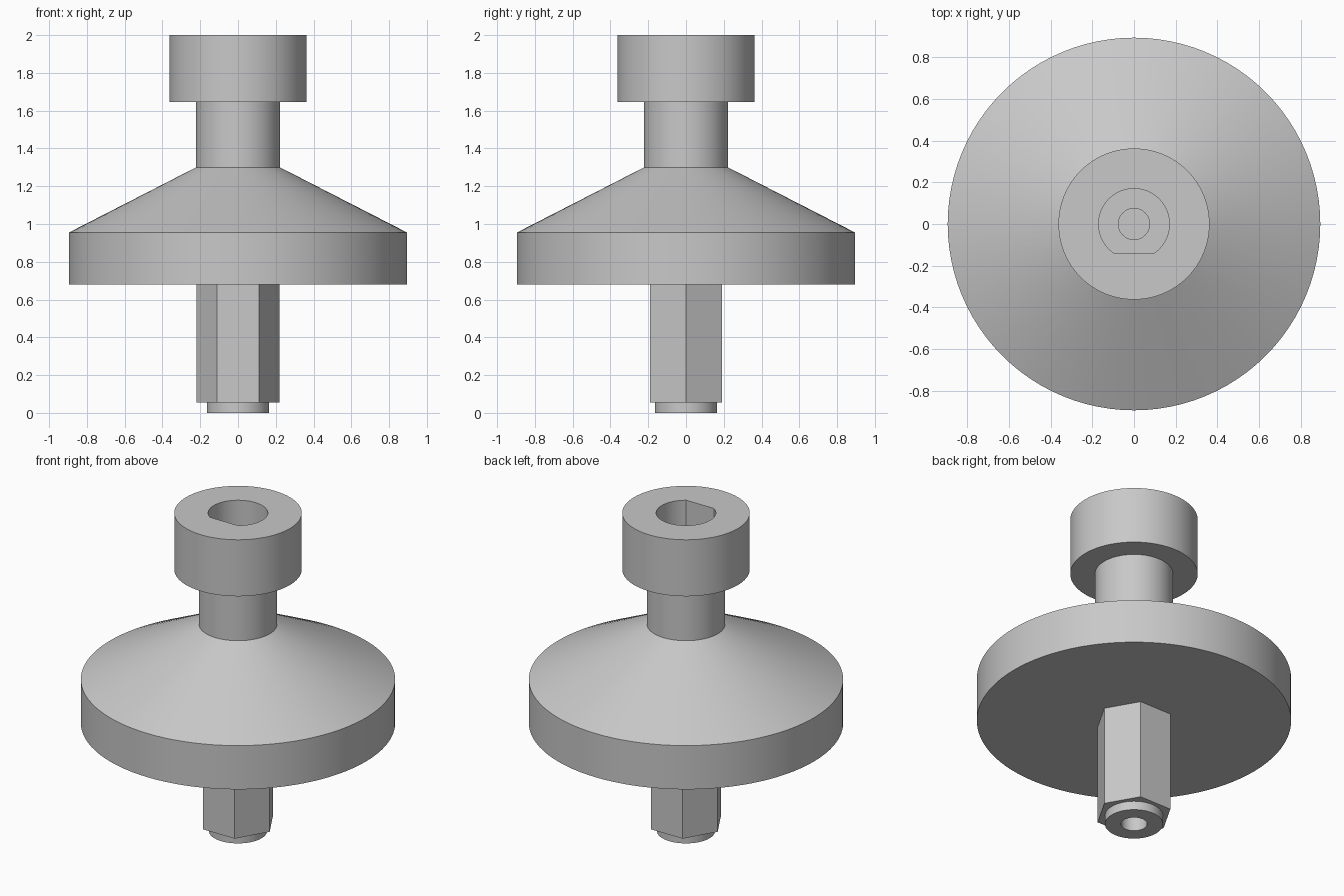
import bpy
import bmesh
import math

cube = bpy.data.objects.get("Cube")
if cube:
    bpy.data.objects.remove(cube, do_unlink=True)

SEGMENTS = 96
TIP_TOP = 0.055
STEM_TOP = 0.68

grey = bpy.data.materials.new("light grey metal")
grey.use_nodes = True
COLOUR = (0.58, 0.58, 0.58, 1)
grey.diffuse_color = COLOUR
grey.node_tree.nodes["Principled BSDF"].inputs["Base Color"].default_value = COLOUR


def circle(radius, count=SEGMENTS):
    steps = [2 * math.pi * i / count for i in range(count)]
    return [(radius * math.cos(a), radius * math.sin(a)) for a in steps]


def stack(name, rings):
    """Closed solid through a stack of (outline, height) rings."""
    bm = bmesh.new()
    loops = [[bm.verts.new((x, y, z)) for x, y in outline] for outline, z in rings]
    for low, high in zip(loops, loops[1:]):
        for i in range(len(low)):
            bm.faces.new((low[i - 1], low[i], high[i], high[i - 1]))
    bm.faces.new(loops[0][::-1])
    bm.faces.new(loops[-1])
    bmesh.ops.recalc_face_normals(bm, faces=bm.faces)
    mesh = bpy.data.meshes.new(name)
    bm.to_mesh(mesh)
    bm.free()
    mesh.materials.append(grey)
    obj = bpy.data.objects.new(name, mesh)
    bpy.context.collection.objects.link(obj)
    return obj


def activate(obj):
    bpy.ops.object.select_all(action="DESELECT")
    obj.select_set(True)
    bpy.context.view_layer.objects.active = obj


def cut(target, cutter):
    activate(target)
    mod = target.modifiers.new("bore", "BOOLEAN")
    mod.operation = "DIFFERENCE"
    mod.solver = "EXACT"
    mod.object = cutter
    bpy.ops.object.modifier_apply(modifier=mod.name)


# Turned body: flange, cone, neck and cylindrical head
profile = [(0.895, STEM_TOP), (0.895, 0.955), (0.222, 1.30),
           (0.222, 1.645), (0.363, 1.645), (0.363, 2.0)]
body = stack("flanged_body", [(circle(r), z) for r, z in profile])

# Hexagonal stem and its round tip
stem = stack("hex_stem", [(circle(0.22, 6), TIP_TOP), (circle(0.22, 6), STEM_TOP)])
tip = stack("stem_tip", [(circle(0.165), 0), (circle(0.165), TIP_TOP)])

# D-shaped socket in the head, flat side to the front
FLAT = -0.14
half = math.asin(-FLAT / 0.17)
arc = math.pi + 2 * half
d_outline = [(0.17 * math.cos(a), 0.17 * math.sin(a))
             for a in (arc * i / SEGMENTS - half for i in range(SEGMENTS + 1))]
socket = stack("socket_cutter", [(d_outline, 1.40), (d_outline, 2.1)])
pilot = stack("pilot_cutter", [(circle(0.075, 48), 1.0), (circle(0.075, 48), 1.5)])

# Narrow hole up through the tip
tip_hole = stack("tip_hole_cutter", [(circle(0.075, 48), -0.1), (circle(0.075, 48), 0.5)])

cut(body, socket)
cut(body, pilot)
cut(stem, tip_hole)
cut(tip, tip_hole)
for cutter in (socket, pilot, tip_hole):
    bpy.data.objects.remove(cutter, do_unlink=True)

for part in (body, stem, tip):
    activate(part)
    bpy.ops.object.shade_smooth_by_angle(angle=math.radians(25))
